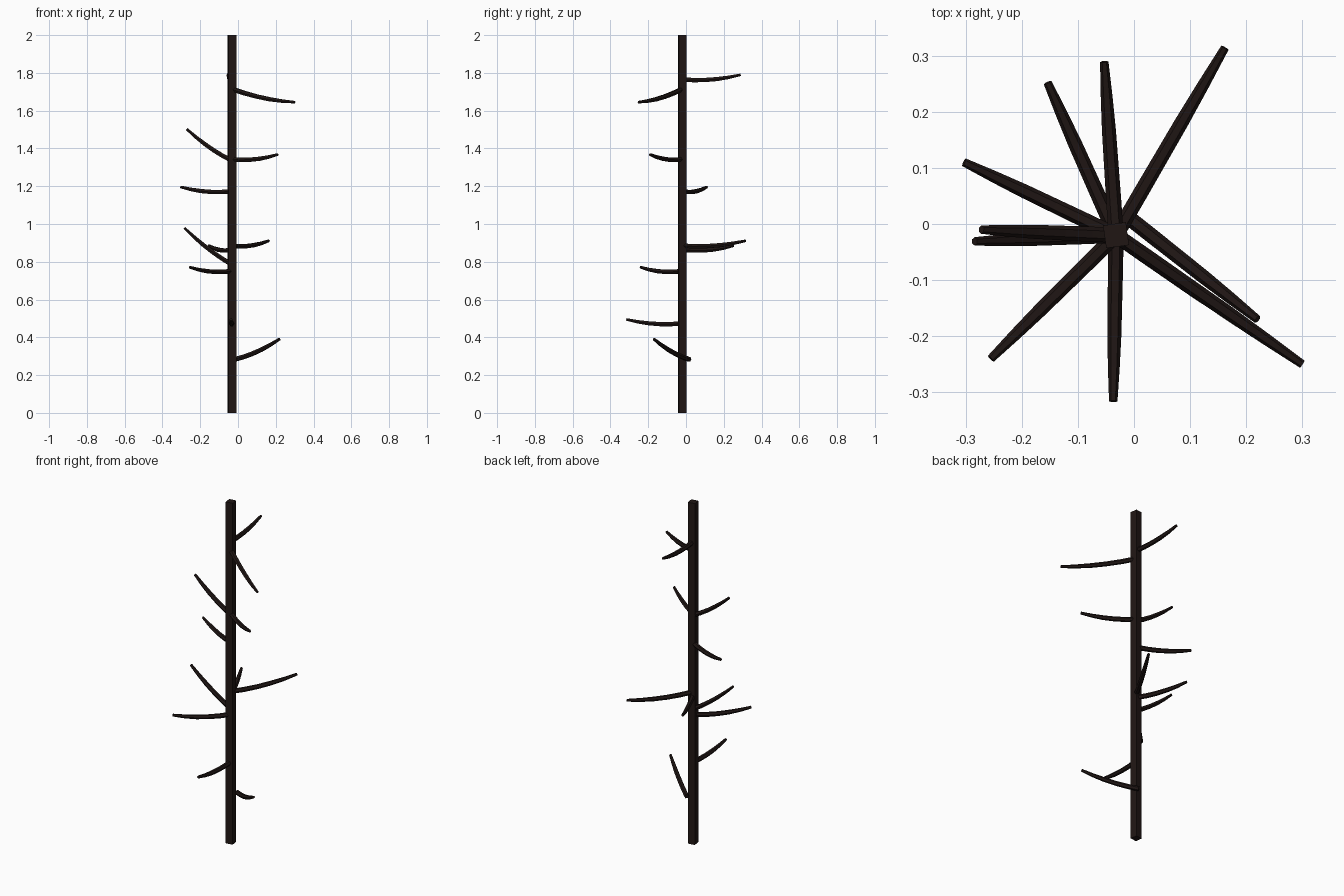
import bpy, bmesh, math
from mathutils import Vector

if "Cube" in bpy.data.objects:
    bpy.data.objects.remove(bpy.data.objects["Cube"])

bark = bpy.data.materials.new("dark_bark")
bark.diffuse_color = (0.014, 0.008, 0.007, 1)
bark.use_nodes = True
bark.node_tree.nodes["Principled BSDF"].inputs["Base Color"].default_value = bark.diffuse_color


def make_tube(name, points, radii, sides, spin=0.0):
    """Flat-faced capped tube through points with one radius per point."""
    bm = bmesh.new()
    rings = []
    for i, p in enumerate(points):
        tangent = (points[min(i + 1, len(points) - 1)] - points[max(i - 1, 0)]).normalized()
        side = tangent.cross(Vector((0, 0, 1)))
        side = side.normalized() if side.length > 1e-4 else Vector((1, 0, 0))
        up = tangent.cross(side)
        ring = []
        for k in range(sides):
            a = spin + 2 * math.pi * k / sides
            ring.append(bm.verts.new(p + radii[i] * (math.cos(a) * side + math.sin(a) * up)))
        rings.append(ring)
    for lo, hi in zip(rings, rings[1:]):
        for k in range(sides):
            n = (k + 1) % sides
            bm.faces.new((lo[k], lo[n], hi[n], hi[k]))
    bm.faces.new(rings[0][::-1])
    bm.faces.new(rings[-1])
    bmesh.ops.recalc_face_normals(bm, faces=bm.faces)
    mesh = bpy.data.meshes.new(name)
    bm.to_mesh(mesh)
    bm.free()
    mesh.materials.append(bark)
    obj = bpy.data.objects.new(name, mesh)
    bpy.context.collection.objects.link(obj)


# Square trunk, turned a few degrees
cx, cy = -0.032, -0.02
make_tube("trunk", [Vector((cx, cy, z)) for z in (0, 1, 2)],
          [0.029, 0.029, 0.029], 4, math.radians(53))

# Branches: start height, tip position
branches = [
    (1.715, (0.300, -0.250, 1.645)),
    (1.765, (-0.053, 0.289, 1.790)),
    (1.335, (-0.272, -0.010, 1.503)),
    (1.343, (0.210, -0.190, 1.368)),
    (1.173, (-0.303, 0.110, 1.196)),
    (0.785, (-0.284, -0.031, 0.979)),
    (0.885, (0.162, 0.314, 0.911)),
    (0.864, (-0.154, 0.252, 0.885)),
    (0.751, (-0.255, -0.240, 0.771)),
    (0.474, (-0.037, -0.316, 0.495)),
    (0.283, (0.220, -0.170, 0.391)),
]
steps = (0, 0.2, 0.4, 0.6, 0.8, 1)
for i, (z, tip) in enumerate(branches):
    # The lowest branch pokes out through the back of the trunk
    start = Vector((-0.018, 0.018, z)) if i == 10 else Vector((cx, cy, z))
    path = []
    for t in steps:
        p = start.lerp(Vector(tip), t)
        p.z -= 0.052 * t * (1 - t)      # gentle sag
        path.append(p)
    make_tube(f"branch_{i + 1}", path,
              [0.0135, 0.0135, 0.013, 0.0125, 0.0105, 0.0075], 6)
